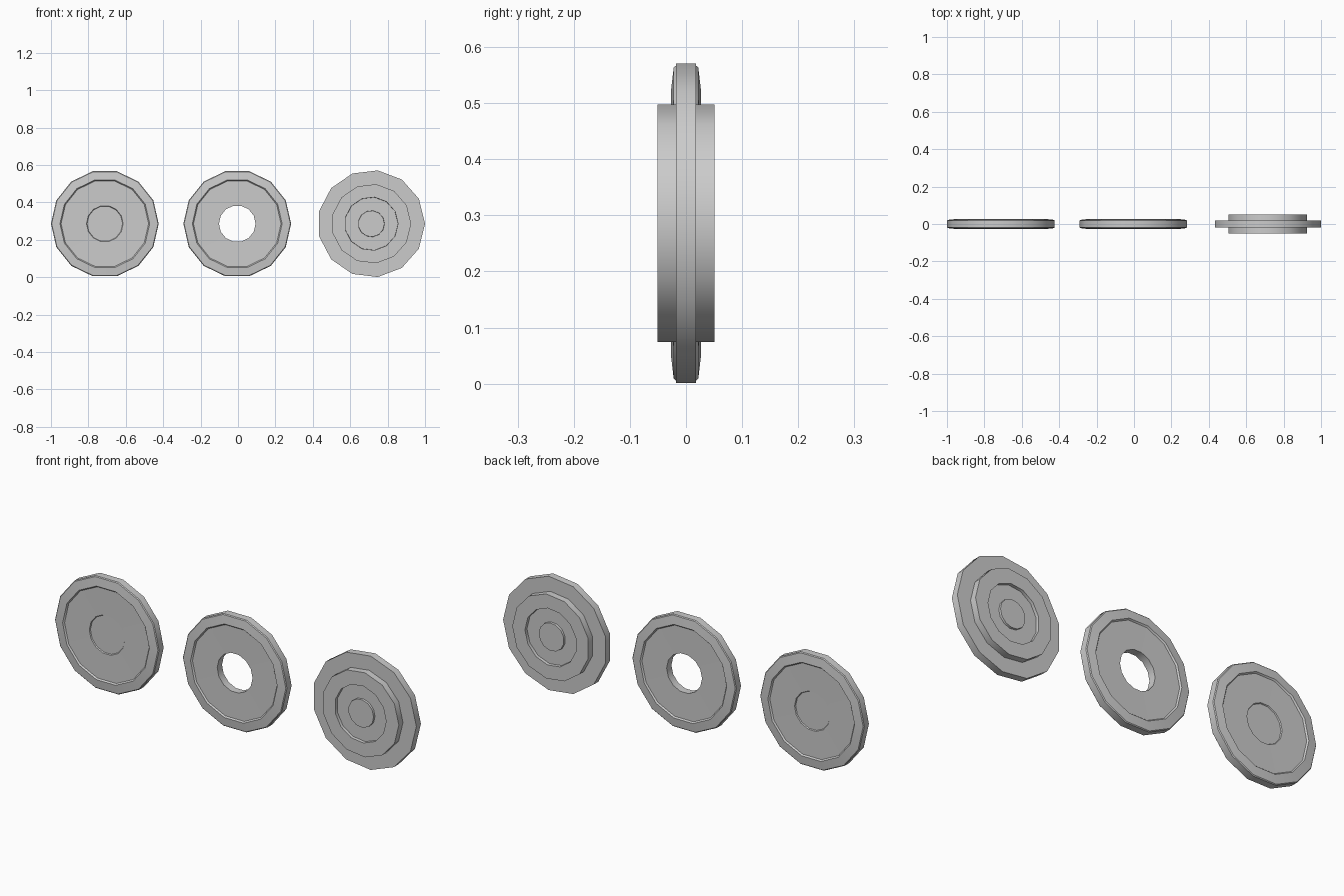
import bpy, bmesh, math

if "Cube" in bpy.data.objects:
    bpy.data.objects.remove(bpy.data.objects["Cube"])

CENTRE_Z = 0.286


def lathe(name, x, sides, half, bored=False):
    """Revolve a front/back symmetric profile of (radius, half thickness) around the y axis."""
    profile = [(r, -y) for r, y in half] + [(r, y) for r, y in reversed(half)]
    bm = bmesh.new()
    rings = []
    for r, y in profile:
        rings.append([bm.verts.new((r * math.cos(2 * math.pi * i / sides), y,
                                    r * math.sin(2 * math.pi * i / sides)))
                      for i in range(sides)])
    pairs = list(zip(rings, rings[1:]))
    if bored:
        pairs.append((rings[-1], rings[0]))
    else:
        bm.faces.new(rings[0])
        bm.faces.new(rings[-1])
    for a, b in pairs:
        for i in range(sides):
            j = (i + 1) % sides
            bm.faces.new((a[i], a[j], b[j], b[i]))
    bmesh.ops.recalc_face_normals(bm, faces=bm.faces)
    mesh = bpy.data.meshes.new(name)
    bm.to_mesh(mesh)
    bm.free()
    obj = bpy.data.objects.new(name, mesh)
    obj.location = (x, 0, CENTRE_Z)
    bpy.context.collection.objects.link(obj)
    bpy.ops.object.select_all(action='DESELECT')
    obj.select_set(True)
    bpy.context.view_layer.objects.active = obj
    bpy.ops.object.shade_smooth_by_angle(angle=math.radians(30))
    return obj


# Shared tapered rim and shallow dished face, from the inside out
rim = [(0.234, 0.020), (0.240, 0.027), (0.284, 0.022), (0.288, 0.018)]

# Solid disc with a shallow central recess
lathe("solid_disc", -0.712, 14, [(0.095, 0.014), (0.098, 0.019)] + rim)

# Same disc with a centre hole
lathe("bored_disc", -0.004, 14, [(0.098, 0.019)] + rim, bored=True)

# Stepped disc with a raised collar, ring groove and centre boss
lathe("stepped_disc", 0.713, 13,
      [(0.070, 0.046), (0.071, 0.036), (0.142, 0.036), (0.143, 0.051),
       (0.213, 0.051), (0.213, 0.018), (0.287, 0.018)])
